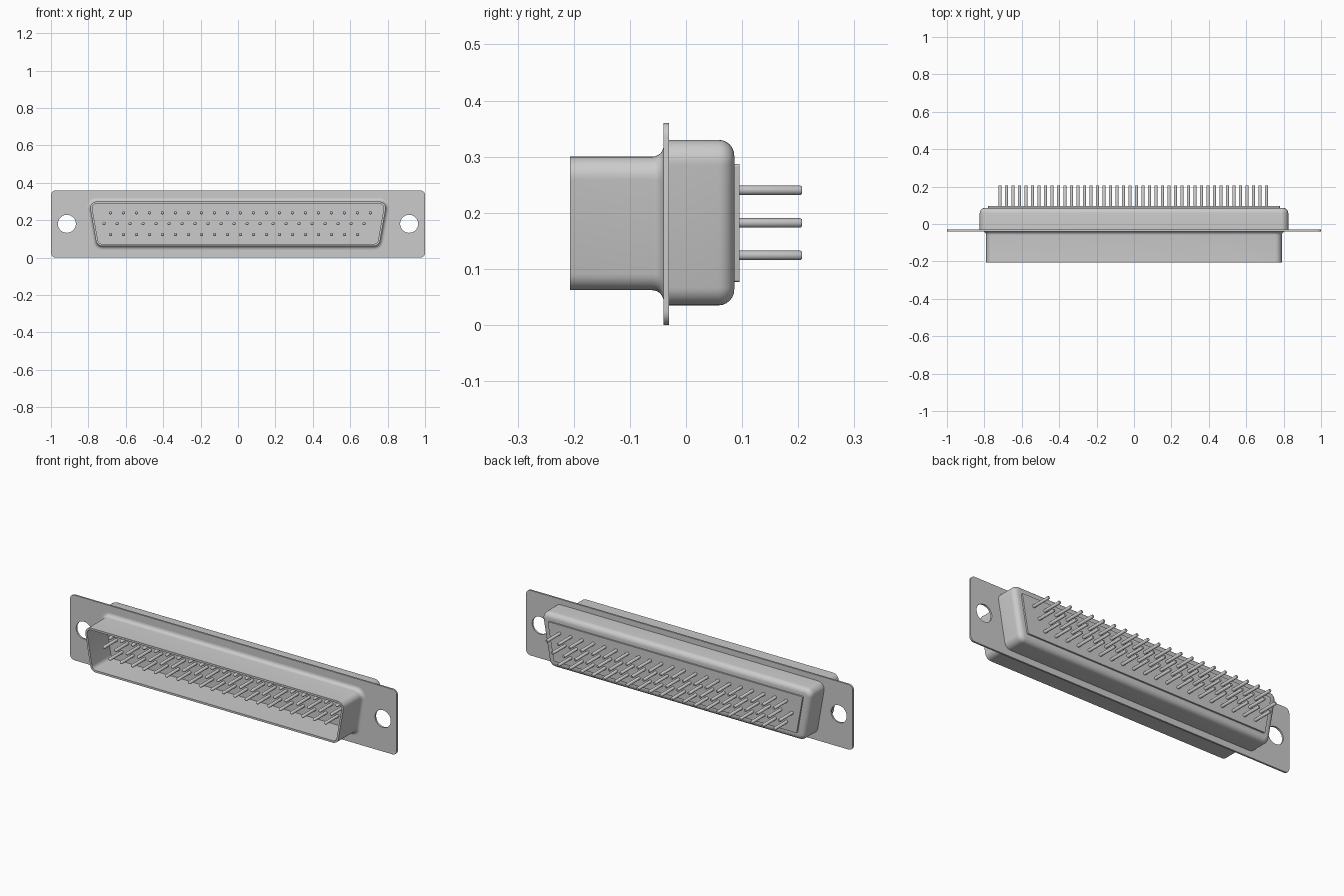
import bpy, bmesh
from math import sin, cos, tan, pi, radians

if "Cube" in bpy.data.objects:
    bpy.data.objects.remove(bpy.data.objects["Cube"])

SLANT = radians(10)


def finish(bm, name, angle=35):
    bmesh.ops.recalc_face_normals(bm, faces=bm.faces)
    mesh = bpy.data.meshes.new(name)
    bm.to_mesh(mesh)
    bm.free()
    ob = bpy.data.objects.new(name, mesh)
    bpy.context.collection.objects.link(ob)
    bpy.ops.object.select_all(action='DESELECT')
    ob.select_set(True)
    bpy.context.view_layer.objects.active = ob
    bpy.ops.object.shade_smooth_by_angle(angle=radians(angle))
    return ob


def arc(cx, cz, r, a0, a1, n):
    return [(cx + r * cos(a0 + (a1 - a0) * i / n), cz + r * sin(a0 + (a1 - a0) * i / n))
            for i in range(n + 1)]


def d_outline(half_w, z0, z1, r, offset=0, n=8):
    """Rounded D outline: wide at the top, sides slanting in towards the bottom."""
    top = half_w - r
    bottom = top - (z1 - z0 - 2 * r) * tan(SLANT)
    right = (arc(bottom, z0 + r, r + offset, -pi / 2, -SLANT, n)
             + arc(top, z1 - r, r + offset, -SLANT, pi / 2, n))
    return right + [(-x, z) for x, z in reversed(right)]


def loft(bm, rings):
    """Skin a list of (y, outline) rings and cap both ends."""
    loops = [[bm.verts.new((x, y, z)) for x, z in pts] for y, pts in rings]
    for a, b in zip(loops, loops[1:]):
        for i in range(len(a)):
            j = (i + 1) % len(a)
            bm.faces.new((a[i], a[j], b[j], b[i]))
    bm.faces.new(loops[0])
    bm.faces.new(loops[-1])


def d_part(name, half_w, z0, z1, r, profile):
    bm = bmesh.new()
    loft(bm, [(y, d_outline(half_w, z0, z1, r, off)) for y, off in profile])
    return finish(bm, name)


# Mounting flange with rounded corners and two screw holes
bm = bmesh.new()
r = 0.025
corner = arc(1 - r, 0.36 - r, r, 0, pi / 2, 6)
right = [(x, 0.36 - z) for x, z in reversed(corner)] + corner
outlines = [right + [(-x, z) for x, z in reversed(right)]]
outlines += [arc(s * 0.915, 0.181, 0.048, 0, 2 * pi, 40)[:-1] for s in (-1, 1)]
edges = []
for pts in outlines:
    vs = [bm.verts.new((x, -0.04, z)) for x, z in pts]
    edges += [bm.edges.new((vs[i - 1], vs[i])) for i in range(len(vs))]
bmesh.ops.triangle_fill(bm, use_beauty=True, edges=edges)
ext = bmesh.ops.extrude_face_region(bm, geom=bm.faces[:])
bmesh.ops.translate(bm, vec=(0, 0.01, 0),
                    verts=[v for v in ext["geom"] if isinstance(v, bmesh.types.BMVert)])
finish(bm, "mounting_flange")

# Front shell: flared root, open rim, hollow inside down to the pin floor
flare = [(-0.06 + 0.02 * cos(t), 0.02 - 0.02 * sin(t))
         for t in [i * pi / 12 for i in range(7)]]
d_part("front_shell", 0.79, 0.062, 0.30, 0.035,
       [(-0.035, 0.02)] + flare + [(-0.207, 0), (-0.207, -0.011), (-0.042, -0.011)])

# Rear shell with a rounded back edge
R = 0.028
back_round = [(0.086 - R + R * sin(t), -R + R * cos(t))
              for t in [i * pi / 12 for i in range(7)]]
d_part("rear_shell", 0.825, 0.035, 0.33, 0.038, [(-0.032, 0)] + back_round)

# Rear insulator plate
d_part("rear_insulator", 0.78, 0.077, 0.287, 0.004, [(0.08, 0), (0.095, 0)])

# Contact pins: three staggered rows, running through to the solder side
bm = bmesh.new()
PITCH, PR = 0.0695, 0.0085
pin_profile = [(-0.152, 0.003), (-0.150, 0.006), (-0.145, PR),
               (0.204, PR), (0.207, 0.006)]
for x0, z, count in ((-0.682, 0.240, 21), (-0.716, 0.182, 21), (-0.682, 0.124, 20)):
    for i in range(count):
        loft(bm, [(y, arc(x0 + i * PITCH, z, pr, 0, 2 * pi, 16)[:-1])
                  for y, pr in pin_profile])
finish(bm, "contact_pins", 50)
